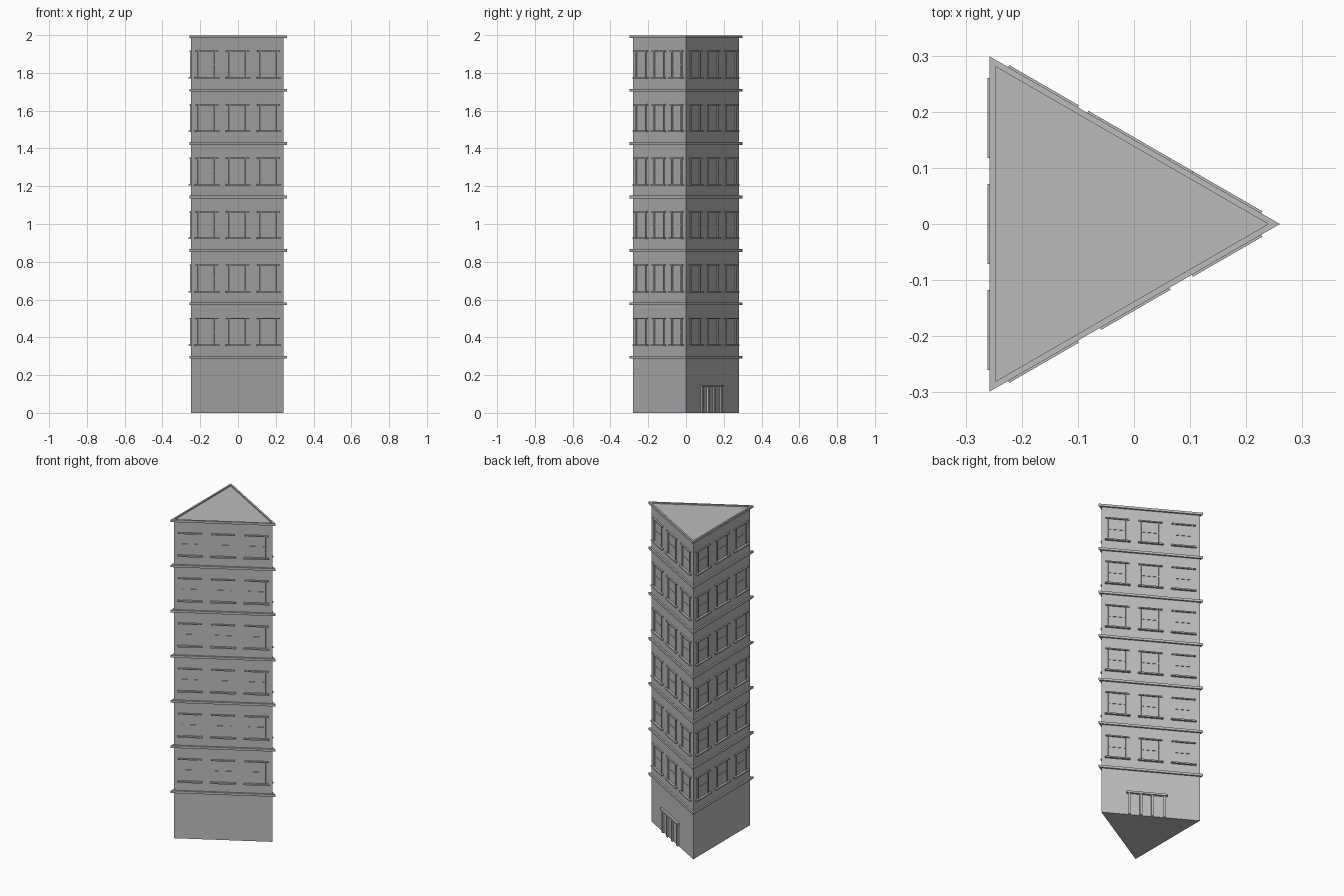
import bpy, bmesh
from math import cos, sin, radians, pi
from mathutils import Matrix, Vector

if "Cube" in bpy.data.objects:
    bpy.data.objects.remove(bpy.data.objects["Cube"], do_unlink=True)

CENTRE = Vector((-0.085, 0, 0))
RADIUS = 0.325            # wall corner radius
APOTHEM = RADIUS / 2      # wall distance from the axis
FLOORS, STEP, FIRST = 6, 0.283, 0.301
SIDES = (60, 180, 300)    # directions the walls face
DOOR_SIDE = 60

stone = bpy.data.materials.new("grey_stone")
stone.use_nodes = True
GREY = (0.5, 0.5, 0.5, 1)
stone.diffuse_color = GREY
stone.node_tree.nodes["Principled BSDF"].inputs["Base Color"].default_value = GREY


def finish(name, bm):
    bmesh.ops.recalc_face_normals(bm, faces=bm.faces)
    mesh = bpy.data.meshes.new(name)
    bm.to_mesh(mesh)
    bm.free()
    mesh.materials.append(stone)
    obj = bpy.data.objects.new(name, mesh)
    bpy.context.collection.objects.link(obj)
    return obj


def triangle(bm, radius, z):
    return [bm.verts.new(CENTRE + Vector((radius * cos(a), radius * sin(a), z)))
            for a in (0, 2 * pi / 3, 4 * pi / 3)]


def prism(bm, radius, z0, z1):
    low, high = triangle(bm, radius, z0), triangle(bm, radius, z1)
    bm.faces.new(low[::-1])
    bm.faces.new(high)
    for i in range(3):
        j = (i + 1) % 3
        bm.faces.new((low[i], low[j], high[j], high[i]))


def ring(bm, inner, outer, z0, z1):
    loops = [triangle(bm, r, z) for r, z in
             ((inner, z0), (outer, z0), (outer, z1), (inner, z1))]
    for k in range(4):
        a, b = loops[k], loops[(k + 1) % 4]
        for i in range(3):
            j = (i + 1) % 3
            bm.faces.new((a[i], a[j], b[j], b[i]))


def wall_box(bm, side, along, z0, z1, width, depth):
    """Box standing out from a wall by depth, slightly sunk into it."""
    sunk = 0.004
    place = (Matrix.Translation(CENTRE) @ Matrix.Rotation(radians(side), 4, "Z")
             @ Matrix.Translation((APOTHEM + (depth - sunk) / 2, along, (z0 + z1) / 2))
             @ Matrix.Diagonal((depth + sunk, width, z1 - z0, 1)))
    bmesh.ops.create_cube(bm, size=1, matrix=place)


# Tower walls with a roof sitting just below the top ledge
bm = bmesh.new()
prism(bm, RADIUS, 0, 1.992)
finish("tower_walls", bm)

# Ledge above every storey
bm = bmesh.new()
for i in range(FLOORS + 1):
    top = FIRST + i * STEP
    ring(bm, RADIUS - 0.001, RADIUS + 0.02, top - 0.014, top)
finish("storey_ledges", bm)

# Windows: three per wall on every upper storey
parts = {n: bmesh.new() for n in
         ("window_sills", "window_lintels", "window_jambs", "window_crossbars")}
for side in SIDES:
    for i in range(FLOORS):
        z = 0.355 + i * STEP
        for along in (-0.189, 0, 0.189):
            wall_box(parts["window_sills"], side, along, z, z + 0.008, 0.143, 0.014)
            wall_box(parts["window_lintels"], side, along, z + 0.141, z + 0.148, 0.136, 0.009)
            for s in (-1, 1):
                wall_box(parts["window_jambs"], side, along + s * 0.05,
                         z + 0.008, z + 0.141, 0.007, 0.006)
            wall_box(parts["window_crossbars"], side, along, z + 0.073, z + 0.078, 0.094, 0.003)
for name, bm in parts.items():
    finish(name, bm)

# Entrance: posts under a flat canopy
DOOR = -0.02
bm = bmesh.new()
wall_box(bm, DOOR_SIDE, DOOR, 0.136, 0.148, 0.235, 0.014)
finish("door_canopy", bm)
bm = bmesh.new()
for k in (-0.1, -0.035, 0.03, 0.1):
    wall_box(bm, DOOR_SIDE, DOOR + k, 0, 0.136, 0.014, 0.01)
finish("door_posts", bm)
